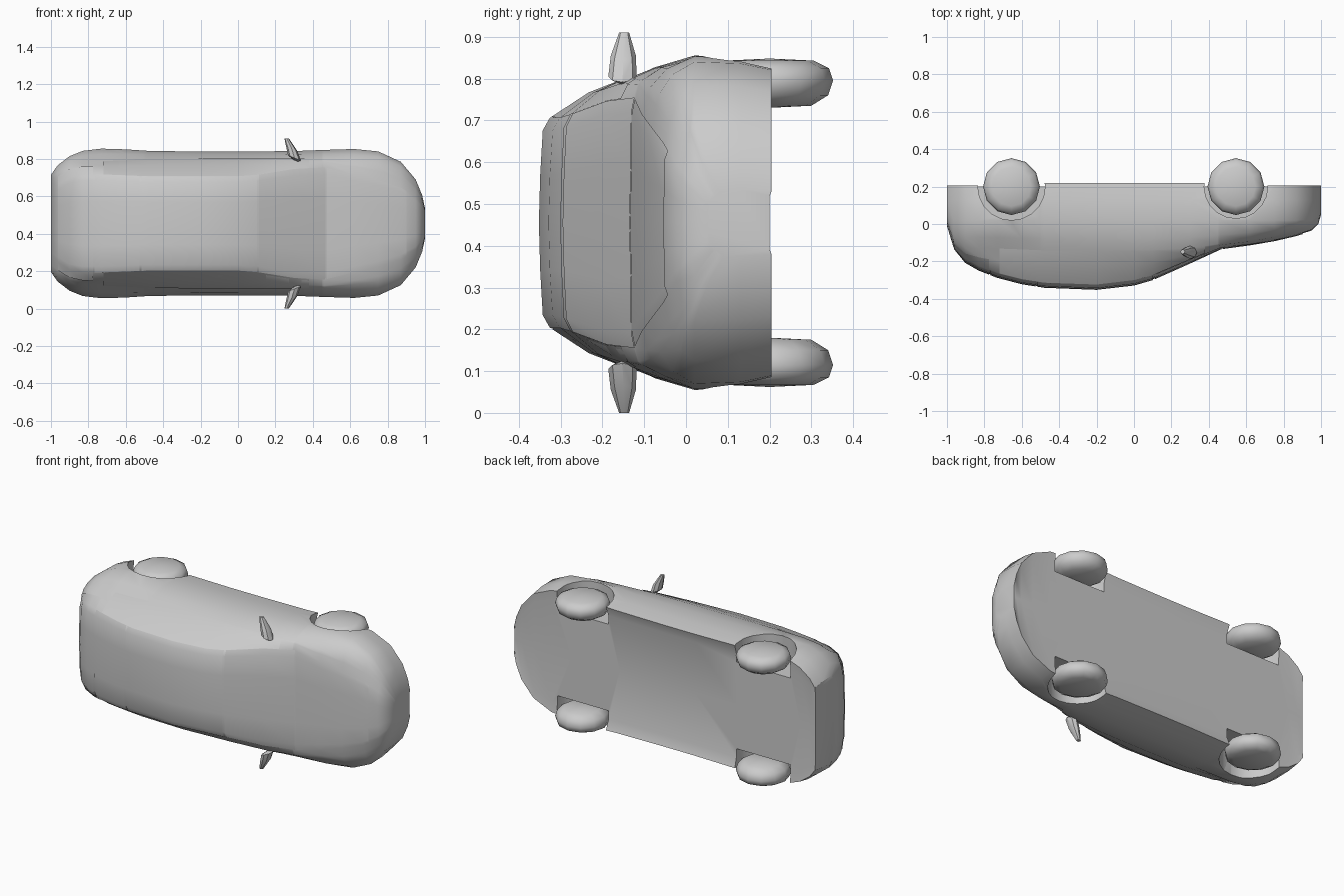
import bpy, bmesh, math
from mathutils import Vector, Matrix

if "Cube" in bpy.data.objects:
    bpy.data.objects.remove(bpy.data.objects["Cube"])

MID = 0.455  # car lies on its side: length = x, roof = -y, width = z

# stations: x, max half width, belt y, belt half width, roof edge y, roof edge half width, top y
ST = [
    (-1.0, .26, .03, .24, .00, .18, -.01), (-.965, .31, -.09, .27, -.11, .20, -.125),
    (-.90, .36, -.13, .305, -.18, .245, -.205), (-.83, .388, -.13, .32, -.22, .26, -.245),
    (-.73, .40, -.13, .33, -.26, .26, -.284), (-.60, .396, -.135, .335, -.293, .255, -.318),
    (-.48, .388, -.14, .342, -.312, .25, -.337), (-.2, .384, -.14, .345, -.322, .25, -.348),
    (0, .384, -.14, .345, -.298, .25, -.325), (.1, .385, -.14, .345, -.272, .258, -.296),
    (.3, .387, -.13, .345, -.187, .29, -.207), (.46, .393, -.105, .34, -.12, .30, -.132),
    (.62, .398, -.085, .325, -.102, .26, -.110), (.75, .385, -.062, .31, -.08, .23, -.088),
    (.87, .33, -.03, .265, -.05, .19, -.06), (.95, .235, 0, .195, -.022, .14, -.035),
    (.985, .15, .03, .13, .01, .1, 0), (1.0, .08, .07, .065, .055, .05, .05),
]


def half_section(x):
    """Half cross-section (half width, y) from floor centre to roof centre."""
    for a, b in zip(ST, ST[1:]):
        if a[0] <= x <= b[0]:
            t = (x - a[0]) / (b[0] - a[0])
            _, w, yb, wb, ye, we, yt = [p + (q - p) * t for p, q in zip(a, b)]
            break
    low = .22 if -.5 < x < .45 else .205
    return [(0, .2), (w * .8, .2), (w * .95, low), (w * .99, .13), (w, max(.02, yb + .02)),
            (w * .6 + wb * .4, yb * .6 + .005 if yb < 0 else yb + .01), (wb, yb),
            ((wb + we) / 2 + .012, (yb + ye) / 2), (we, ye), (we * .88, ye * .35 + yt * .65),
            (we * .45, yt + .003), (0, yt)]


def finish(bm, name, angle=35):
    bmesh.ops.recalc_face_normals(bm, faces=bm.faces)
    me = bpy.data.meshes.new(name)
    bm.to_mesh(me)
    bm.free()
    ob = bpy.data.objects.new(name, me)
    bpy.context.collection.objects.link(ob)
    smooth(ob, angle)
    return ob


def smooth(ob, angle):
    bpy.ops.object.select_all(action='DESELECT')
    ob.select_set(True)
    bpy.context.view_layer.objects.active = ob
    bpy.ops.object.shade_smooth_by_angle(angle=math.radians(angle))


def loft(bm, rings, closed):
    vs = [[bm.verts.new(p) for p in r] for r in rings]
    n = len(vs[0])
    for a, b in zip(vs, vs[1:]):
        for i in range(n if closed else n - 1):
            j = (i + 1) % n
            bm.faces.new((a[i], a[j], b[j], b[i]))
    if closed:
        bm.faces.new(vs[0])
        bm.faces.new(vs[-1])


def body_ring(x):
    h = half_section(x)
    pts = h + [(-w, y) for w, y in h[-2:0:-1]]
    return [Vector((x, y, MID + w)) for w, y in pts]


# main body shell
bm = bmesh.new()
loft(bm, [body_ring(x) for x in sorted([s[0] for s in ST] + [-.501, -.499, .449, .451])], True)
body = finish(bm, "car_body")

# wheel arch cutouts
WHEELS = (-.655, .545)
bm = bmesh.new()
for x, r in zip(WHEELS, (.18, .17)):
    for s in (-1, 1):
        bmesh.ops.create_cone(bm, cap_ends=True, segments=20, radius1=r, radius2=r, depth=.3,
                              matrix=Matrix.Translation((x, .2, MID + s * .41)))
cutter = finish(bm, "arch_cutter")
cutter.hide_render = True
mod = body.modifiers.new("arches", 'BOOLEAN')
mod.operation, mod.object, mod.solver = 'DIFFERENCE', cutter, 'EXACT'
bpy.context.view_layer.objects.active = body
bpy.ops.object.modifier_apply(modifier=mod.name)
bpy.data.objects.remove(cutter)
smooth(body, 35)


def panel(name, x0, x1, i0, i1, side=0, lift=.004):
    """Thin panel on the body: side 0 spans the centre line, +-1 lies on one flank."""
    xs = [x0] + [s[0] for s in ST if x0 + .01 < s[0] < x1 - .01] + [x1]
    rings = []
    for x in xs:
        h = half_section(x)[i0:i1 + 1]
        pts = h + [(-w, y) for w, y in h[-2::-1]] if side == 0 else [(w * side, y) for w, y in h]
        rings.append([Vector((x, y, MID + w)) for w, y in pts])
    bm = bmesh.new()
    loft(bm, rings, False)
    bm.normal_update()
    mid = Vector((-.1, .05, MID))
    for v in bm.verts:
        n = v.normal
        v.co += n * (lift if n.dot(v.co - mid) > 0 else -lift)
    return finish(bm, name)


# top panels, with narrow seams between them
panel("hood", .475, .90, 8, 11)
panel("windscreen", .11, .465, 8, 11)
panel("roof", -.515, .10, 8, 11)
panel("rear_window", -.765, -.525, 8, 11)
panel("trunk_lid", -.96, -.775, 7, 11)
for s, tag in ((-1, "left"), (1, "right")):
    panel("side_window_" + tag, -.72, .38, 6, 8, s, .003)

# wheels: rounded profile spun about the axle
PROFILE = [(0, .275), (.10, .28), (.14, .305), (.152, .34), (.142, .37), (.105, .388), (0, .393)]
for x, end in zip(WHEELS, ("rear", "front")):
    for s, tag in ((-1, "left"), (1, "right")):
        bm = bmesh.new()
        vs = [bm.verts.new((x + r, .2, MID + s * w)) for r, w in PROFILE]
        es = [bm.edges.new(p) for p in zip(vs, vs[1:])]
        bmesh.ops.spin(bm, geom=vs + es, cent=(x, .2, 0), axis=(0, 0, 1), angle=math.tau, steps=12)
        bmesh.ops.remove_doubles(bm, verts=bm.verts, dist=.0005)
        finish(bm, f"{end}_wheel_{tag}", 50)

# door mirrors: small tapered pods pointing outward
for s, tag in ((-1, "left"), (1, "right")):
    bm = bmesh.new()
    rings = []
    for x, y, w, r in ((.31, -.145, .335, .014), (.302, -.152, .35, .034),
                       (.287, -.15, .40, .03), (.26, -.148, .455, .012)):
        rings.append([Vector((x + r * math.cos(a), y + r * math.sin(a),
                              MID + s * (w - (.4 * r * math.cos(a) if w < .45 else 0))))
                      for a in [k * math.tau / 8 for k in range(8)]])
    loft(bm, rings, True)
    finish(bm, "door_mirror_" + tag)
